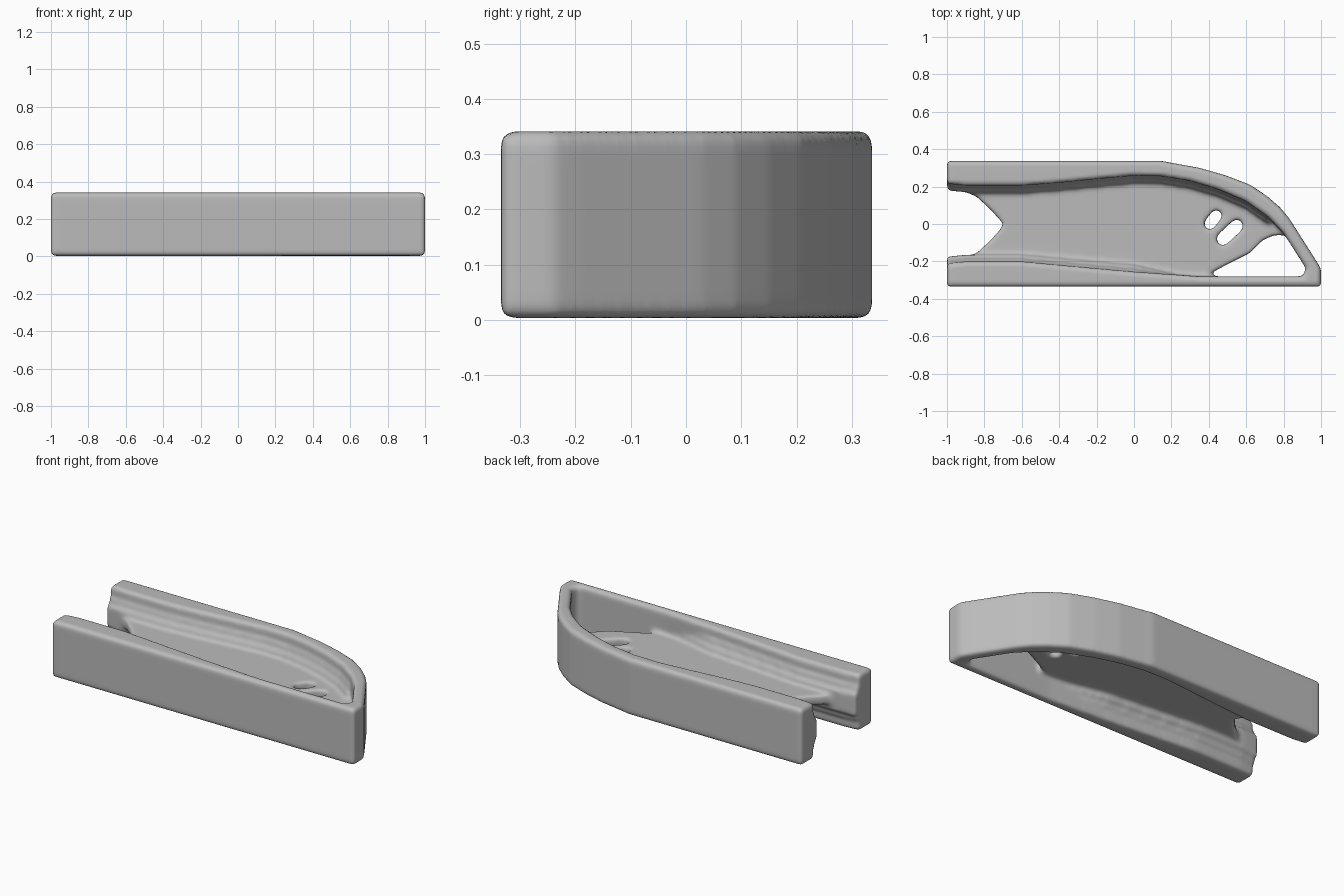
import bpy, bmesh, math

cube = bpy.data.objects.get("Cube")
if cube:
    bpy.data.objects.remove(cube)

MID, HEIGHT = 0.172, 0.338

grey = bpy.data.materials.new("plain grey")
grey.use_nodes = True
grey.diffuse_color = (0.5, 0.5, 0.5, 1)
grey.node_tree.nodes["Principled BSDF"].inputs["Base Color"].default_value = (0.5, 0.5, 0.5, 1)


def slab(bm, loops, thick, bevel):
    """Add a filled plan outline (first loop) with holes, extruded about mid height."""
    cu = bpy.data.curves.new("outline", 'CURVE')
    cu.dimensions, cu.fill_mode = '2D', 'BOTH'
    cu.bevel_depth, cu.bevel_resolution = bevel, 2
    cu.offset, cu.extrude = -bevel, thick / 2 - bevel
    for pts in loops:
        sp = cu.splines.new('POLY')
        sp.points.add(len(pts) - 1)
        for p, (x, y) in zip(sp.points, pts):
            p.co = (x, y, 0, 1)
        sp.use_cyclic_u = True
    ob = bpy.data.objects.new("outline", cu)
    bpy.context.collection.objects.link(ob)
    ob.location.z = MID
    dg = bpy.context.evaluated_depsgraph_get()
    me = bpy.data.meshes.new_from_object(ob.evaluated_get(dg))
    me.transform(ob.matrix_world)
    bm.from_mesh(me)
    bpy.data.objects.remove(ob)
    bpy.data.meshes.remove(me)


def slot(a, b, r):
    """Rounded slot outline between two points."""
    ang = math.atan2(b[1] - a[1], b[0] - a[0])
    pts = []
    for c, start in ((b, ang - math.pi / 2), (a, ang + math.pi / 2)):
        for i in range(7):
            t = start + math.pi * i / 6
            pts.append((c[0] + r * math.cos(t), c[1] + r * math.sin(t)))
    return pts


# Plan profiles of the rails and the arched nose
outer = [(-1, -.335), (1, -.335), (1, -.24), (.97, -.19), (.83, .03), (.78, .09),
         (.71, .15), (.62, .21), (.49, .26), (.35, .3), (.21, .325), (.15, .337), (-1, .337)]
back_inner = [(-1, .215), (-.9, .205), (-.6, .205), (-.4, .22), (-.2, .24), (0, .258),
              (.15, .255), (.3, .23), (.45, .185), (.6, .12), (.72, .035), (.8, -.05)]
front_inner = [(.918, -.235), (.905, -.28), (.35, -.28), (0, -.255), (-.3, -.228),
               (-.6, -.2), (-.9, -.2), (-1, -.21)]

bm = bmesh.new()
slab(bm, [outer + back_inner + front_inner], HEIGHT, 0.018)

# Thicker shoulders that blend the rails into the web
for thick, grow in ((0.2, 0.014), (0.13, 0.035)):
    back = [(x, y - grow) for x, y in back_inner[:-1]]
    front = [(x, y + grow) for x, y in front_inner[3:]]
    slab(bm, [[(-.985, .3)] + back + [(.7, .11), (.45, .23), (.1, .3)]], thick, 0.004)
    slab(bm, [[(-.985, -.3), (.36, -.3)] + front], thick, 0.004)

# Web with open notch, slanted edge and two slots
web = [(-.97, .24), (-.93, .185), (-.84, .145), (-.77, .08), (-.715, .02), (-.7, 0),
       (-.715, -.03), (-.77, -.09), (-.84, -.155), (-.93, -.19), (-.97, -.24), (-.9, -.3),
       (.33, -.3), (.37, -.285), (.5, -.215), (.62, -.155), (.69, -.085), (.75, -.06),
       (.8, -.06), (.83, -.03), (.7, .12), (.45, .23), (.1, .3), (-.9, .3)]
slots = [slot((.405, 0), (.44, .045), .03), slot((.475, -.08), (.55, -.01), .034)]
slab(bm, [web] + slots, 0.06, 0.008)

bmesh.ops.remove_doubles(bm, verts=bm.verts, dist=0.0003)
bmesh.ops.recalc_face_normals(bm, faces=bm.faces)
mesh = bpy.data.meshes.new("bracket_body")
bm.to_mesh(mesh)
bm.free()
mesh.materials.append(grey)
body = bpy.data.objects.new("bracket_body", mesh)
bpy.context.collection.objects.link(body)

# Fuse everything into one softly blended casting
fuse = body.modifiers.new("fuse", 'REMESH')
fuse.mode, fuse.voxel_size, fuse.use_smooth_shade = 'VOXEL', 0.011, True
soft = body.modifiers.new("soften", 'SMOOTH')
soft.factor, soft.iterations = 0.5, 8
